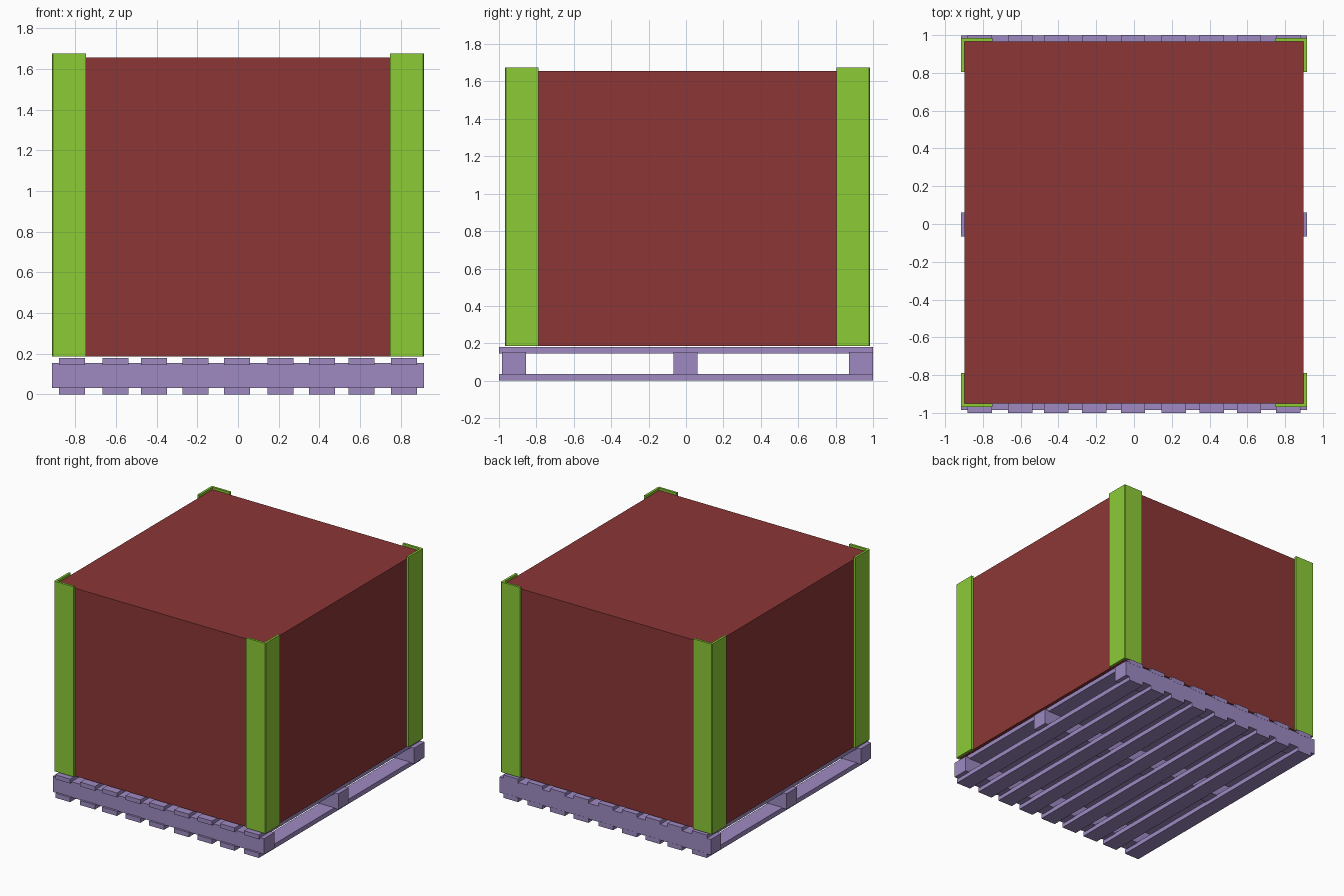
import bpy
import bmesh
from mathutils import Vector

cube = bpy.data.objects.get("Cube")
if cube:
    bpy.data.objects.remove(cube, do_unlink=True)


def material(name, rgb):
    mat = bpy.data.materials.new(name)
    mat.use_nodes = True
    colour = (*rgb, 1.0)
    mat.diffuse_color = colour
    mat.node_tree.nodes["Principled BSDF"].inputs["Base Color"].default_value = colour
    return mat


RED = material("dark red", (0.262, 0.037, 0.037))
GREEN = material("lime green", (0.262, 0.597, 0.037))
PURPLE = material("soft purple", (0.342, 0.254, 0.539))


def add_object(name, bm, mat):
    bmesh.ops.recalc_face_normals(bm, faces=bm.faces)
    mesh = bpy.data.meshes.new(name)
    bm.to_mesh(mesh)
    bm.free()
    mesh.materials.append(mat)
    obj = bpy.data.objects.new(name, mesh)
    bpy.context.collection.objects.link(obj)
    return obj


def box(name, low, high, mat):
    low, high = Vector(low), Vector(high)
    bm = bmesh.new()
    bmesh.ops.create_cube(bm, size=1)
    bmesh.ops.scale(bm, vec=high - low, verts=bm.verts)
    bmesh.ops.translate(bm, vec=(low + high) / 2, verts=bm.verts)
    return add_object(name, bm, mat)


def corner_post(name, x, y, sx, sy):
    """L-shaped post with a slightly blunted outer corner at (x, y)."""
    leg_x, leg_y, t, c = 0.167, 0.18, 0.018, 0.005
    profile = [(c, 0), (leg_x, 0), (leg_x, t), (t, t), (t, leg_y), (0, leg_y), (0, c)]
    bm = bmesh.new()
    face = bm.faces.new([bm.verts.new((x - sx * u, y - sy * v, 0.187))
                         for u, v in profile])
    extruded = bmesh.ops.extrude_face_region(bm, geom=[face])["geom"]
    top = [g for g in extruded if isinstance(g, bmesh.types.BMVert)]
    bmesh.ops.translate(bm, vec=(0, 0, 1.488), verts=top)
    return add_object(name, bm, GREEN)


# Pallet deck boards, upper and lower layers
BOARD_CENTRES = [-0.817, -0.602, -0.412, -0.21, -0.005, 0.21, 0.412, 0.608, 0.817]
for i, x in enumerate(BOARD_CENTRES, 1):
    for layer, z0, z1 in (("bottom", 0, 0.036), ("top", 0.146, 0.18)):
        box(f"{layer}_board_{i}", (x - 0.064, -1, z0), (x + 0.064, 1, z1), PURPLE)

# Pallet cross beams
for name, y in (("front", -0.92), ("middle", -0.002), ("back", 0.935)):
    box(f"{name}_beam", (-0.915, y - 0.064, 0.031), (0.915, y + 0.064, 0.154), PURPLE)

# Load
box("load_box", (-0.898, -0.95, 0.187), (0.898, 0.967, 1.657), RED)

# Corner protectors
for side, sx in (("left", 1), ("right", -1)):
    corner_post(f"front_{side}_post", sx * 0.915, -0.968, sx, -1)
    corner_post(f"back_{side}_post", sx * 0.915, 0.984, sx, 1)
